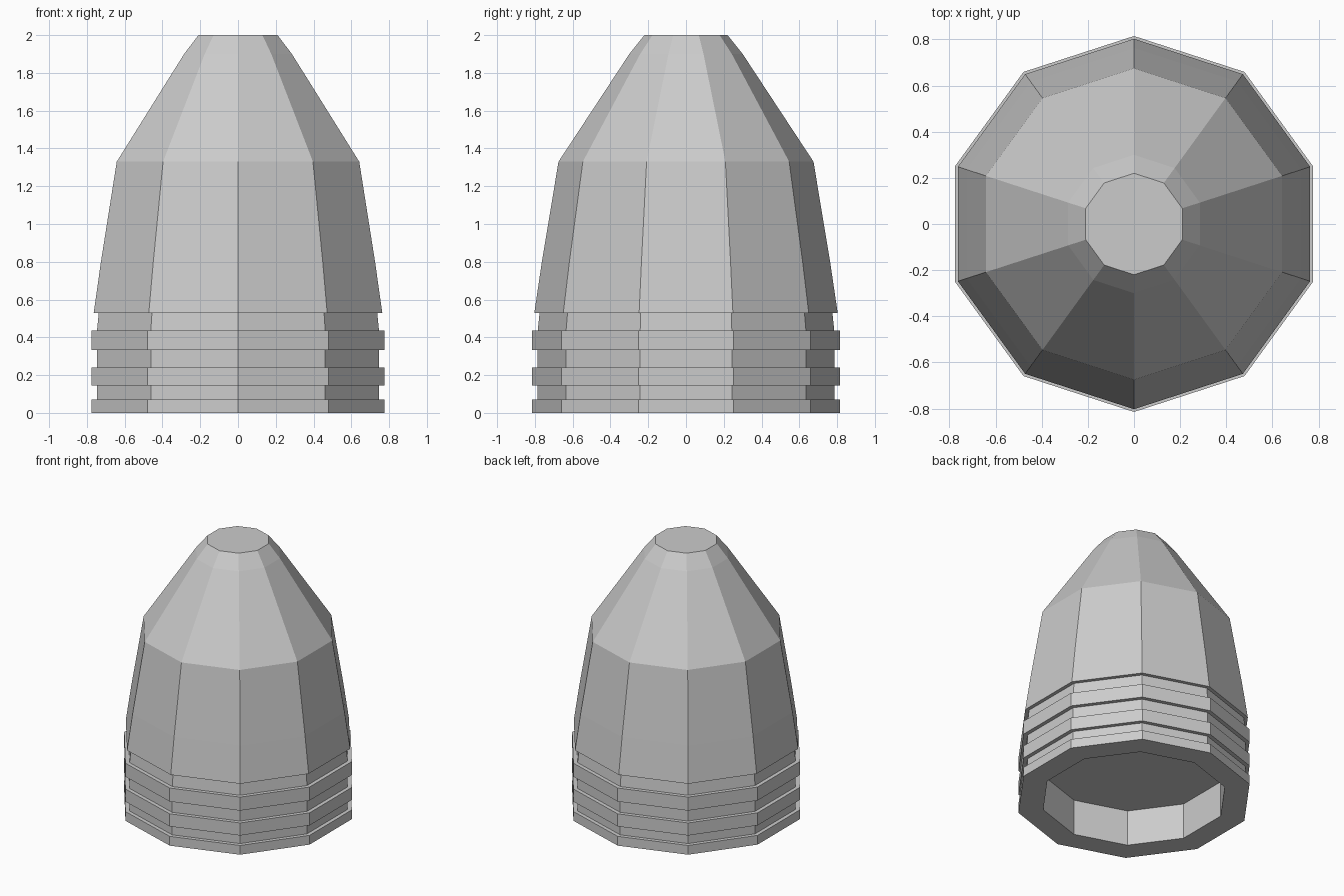
import bpy, bmesh, math

if "Cube" in bpy.data.objects:
    bpy.data.objects.remove(bpy.data.objects["Cube"])

SIDES = 10

# Profile as (vertex radius, height): hollow base, grooved bands, tapered body, flat tip
profile = [
    (0.64, 0.27), (0.64, 0.0),
    (0.815, 0.0), (0.815, 0.07), (0.785, 0.07), (0.785, 0.145),
    (0.815, 0.145), (0.815, 0.24), (0.785, 0.24), (0.785, 0.333),
    (0.815, 0.333), (0.815, 0.435), (0.785, 0.435), (0.775, 0.53),
    (0.803, 0.53), (0.763, 0.80), (0.675, 1.33), (0.30, 1.90), (0.22, 2.0),
]


def lathe(name, points):
    """Spin a profile round z with a corner facing +y, closing both ends."""
    bm = bmesh.new()
    rings = []
    for r, z in points:
        angles = [math.pi / 2 + 2 * math.pi * k / SIDES for k in range(SIDES)]
        rings.append([bm.verts.new((r * math.cos(a), r * math.sin(a), z)) for a in angles])
    for low, high in zip(rings, rings[1:]):
        for k in range(SIDES):
            n = (k + 1) % SIDES
            bm.faces.new((low[k], low[n], high[n], high[k]))
    bm.faces.new(rings[0][::-1])   # recess ceiling
    bm.faces.new(rings[-1])        # flat tip
    bmesh.ops.recalc_face_normals(bm, faces=bm.faces)
    mesh = bpy.data.meshes.new(name)
    bm.to_mesh(mesh)
    bm.free()
    obj = bpy.data.objects.new(name, mesh)
    bpy.context.collection.objects.link(obj)
    return obj


# Faceted bullet head with a recessed underside
lathe("bullet_head", profile)
